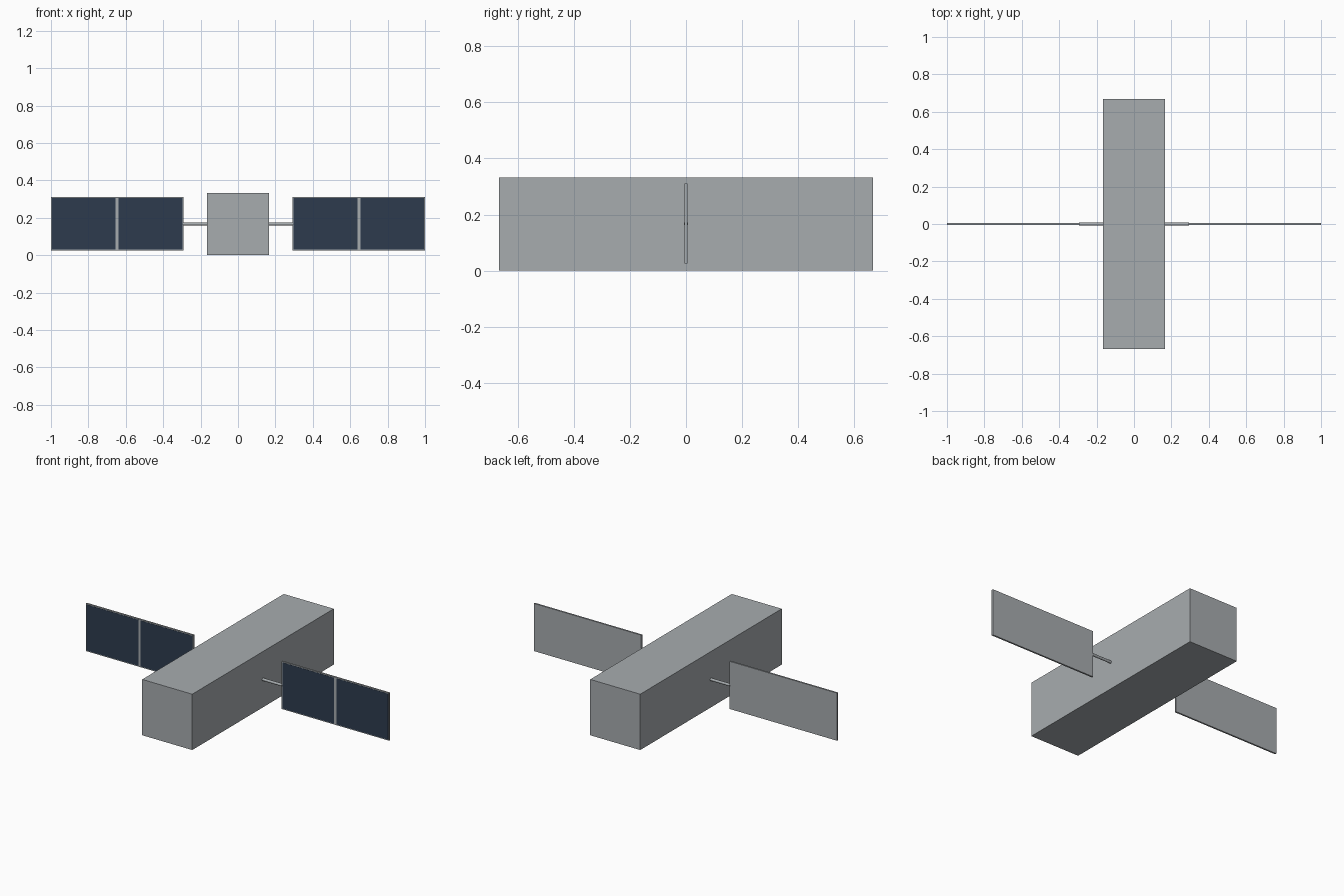
import bpy
import math

cube = bpy.data.objects.get("Cube")
if cube:
    bpy.data.objects.remove(cube, do_unlink=True)


def make_material(name, rgb):
    mat = bpy.data.materials.new(name)
    mat.use_nodes = True
    color = (*rgb, 1.0)
    mat.diffuse_color = color
    mat.node_tree.nodes["Principled BSDF"].inputs["Base Color"].default_value = color
    return mat


metal = make_material("metal grey", (0.386, 0.413, 0.429))
cell_blue = make_material("solar cell navy", (0.026, 0.044, 0.076))


def box(name, low, high, mat):
    center = [(a + b) / 2 for a, b in zip(low, high)]
    bpy.ops.mesh.primitive_cube_add(size=1, location=center)
    obj = bpy.context.object
    obj.name = name
    obj.scale = [abs(b - a) for a, b in zip(low, high)]
    bpy.ops.object.transform_apply(location=False, rotation=False, scale=True)
    obj.data.materials.append(mat)
    return obj


BODY_HALF = 0.165
MID_Z = 0.167
ROD_RADIUS = 0.008
PANEL_IN, PANEL_OUT = 0.292, 1.0
PANEL_LOW, PANEL_HIGH = 0.026, 0.31
PANEL_HALF = 0.005
RIM = 0.005
DIVIDER = 0.016

# Long box body
box("body", (-BODY_HALF, -0.667, 0), (BODY_HALF, 0.667, 0.333), metal)

cell_width = (PANEL_OUT - PANEL_IN - 2 * RIM - DIVIDER) / 2

for side, sign in (("left", 1), ("right", -1)):
    # Round boom from the body to the panel
    start, end = BODY_HALF - 0.01, PANEL_IN + 0.002
    bpy.ops.mesh.primitive_cylinder_add(
        vertices=16, radius=ROD_RADIUS, depth=end - start,
        location=(sign * (start + end) / 2, 0, MID_Z),
        rotation=(0, math.pi / 2, 0))
    rod = bpy.context.object
    rod.name = f"{side}_boom"
    rod.data.materials.append(metal)
    bpy.ops.object.shade_smooth_by_angle()

    # Backing panel
    box(f"{side}_panel", (sign * PANEL_IN, -PANEL_HALF, PANEL_LOW),
        (sign * PANEL_OUT, PANEL_HALF, PANEL_HIGH), metal)

    # Two thin solar cells on the front of the panel
    for i, place in enumerate(("inner", "outer")):
        x = PANEL_IN + RIM + i * (cell_width + DIVIDER)
        box(f"{side}_{place}_cell",
            (sign * x, -PANEL_HALF - 0.001, PANEL_LOW + RIM),
            (sign * (x + cell_width), -PANEL_HALF + 0.001, PANEL_HIGH - RIM),
            cell_blue)
